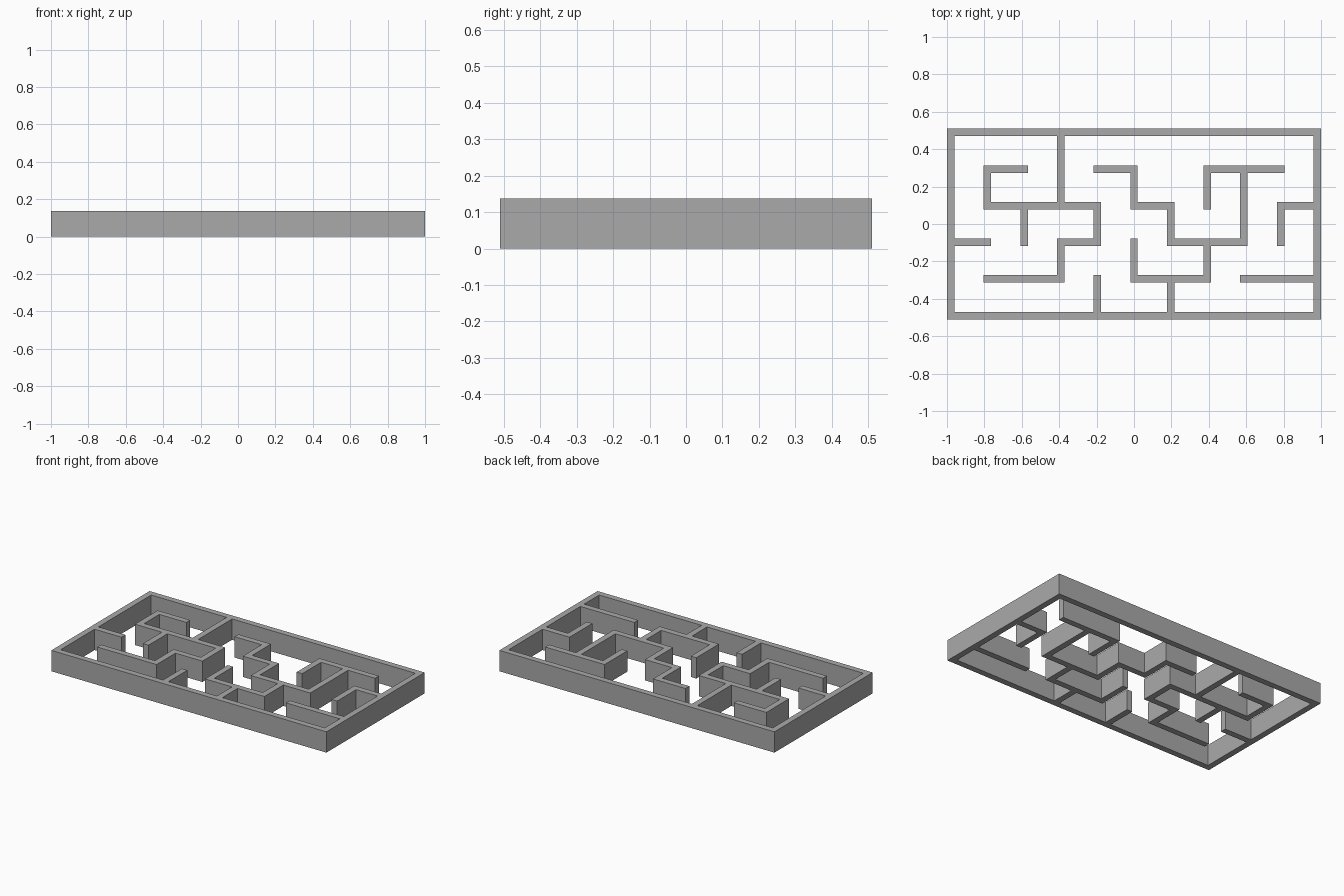
import bpy
import bmesh

if "Cube" in bpy.data.objects:
    bpy.data.objects.remove(bpy.data.objects["Cube"], do_unlink=True)

COLS, ROWS = 10, 5
THICK, HEIGHT = 0.04, 0.137
PITCH = (2 - THICK) / COLS

# Wall runs as paths over the maze grid (column, row)
RUNS = [
    [(0, 0), (10, 0), (10, 5), (0, 5), (0, 0)],          # outer frame
    [(3, 5), (3, 3), (4, 3), (4, 2), (3, 2), (3, 1), (1, 1)],
    [(3, 3), (1, 3), (1, 4), (2, 4)],
    [(2, 3), (2, 2)],
    [(0, 2), (1, 2)],
    [(4, 0), (4, 1)],
    [(4, 4), (5, 4), (5, 3), (6, 3), (6, 2), (8, 2), (8, 4)],
    [(7, 3), (7, 4), (9, 4)],
    [(7, 2), (7, 1), (5, 1), (5, 2)],
    [(6, 0), (6, 1)],
    [(9, 2), (9, 3), (10, 3)],
    [(8, 1), (10, 1)],
]


def edge_lines(count):
    """Both sides of every wall line along one axis."""
    return [(k - count / 2) * PITCH + side * THICK / 2
            for k in range(count + 1) for side in (-1, 1)]


# Even cells are posts, odd cells are the panels between them
filled = set()
for run in RUNS:
    for (ax, ay), (bx, by) in zip(run, run[1:]):
        for i in range(2 * min(ax, bx), 2 * max(ax, bx) + 1):
            for j in range(2 * min(ay, by), 2 * max(ay, by) + 1):
                filled.add((i, j))

# Flat plan of the walls, joined without overlaps
xs, ys = edge_lines(COLS), edge_lines(ROWS)
bm = bmesh.new()
corners = {}


def corner(i, j):
    if (i, j) not in corners:
        corners[i, j] = bm.verts.new((xs[i], ys[j], 0))
    return corners[i, j]


for i, j in sorted(filled):
    bm.faces.new([corner(i, j), corner(i + 1, j),
                  corner(i + 1, j + 1), corner(i, j + 1)])

# Raise the plan to full wall height
raised = bmesh.ops.extrude_face_region(bm, geom=bm.faces[:], use_keep_orig=True)
for item in raised["geom"]:
    if isinstance(item, bmesh.types.BMVert):
        item.co.z = HEIGHT
bmesh.ops.recalc_face_normals(bm, faces=bm.faces[:])

mesh = bpy.data.meshes.new("maze_walls")
bm.to_mesh(mesh)
bm.free()
maze = bpy.data.objects.new("maze_walls", mesh)
bpy.context.collection.objects.link(maze)

# Plain grey
grey = bpy.data.materials.new("plain_grey")
grey.use_nodes = True
colour = (0.4, 0.4, 0.4, 1)
grey.diffuse_color = colour
grey.node_tree.nodes["Principled BSDF"].inputs["Base Color"].default_value = colour
mesh.materials.append(grey)
